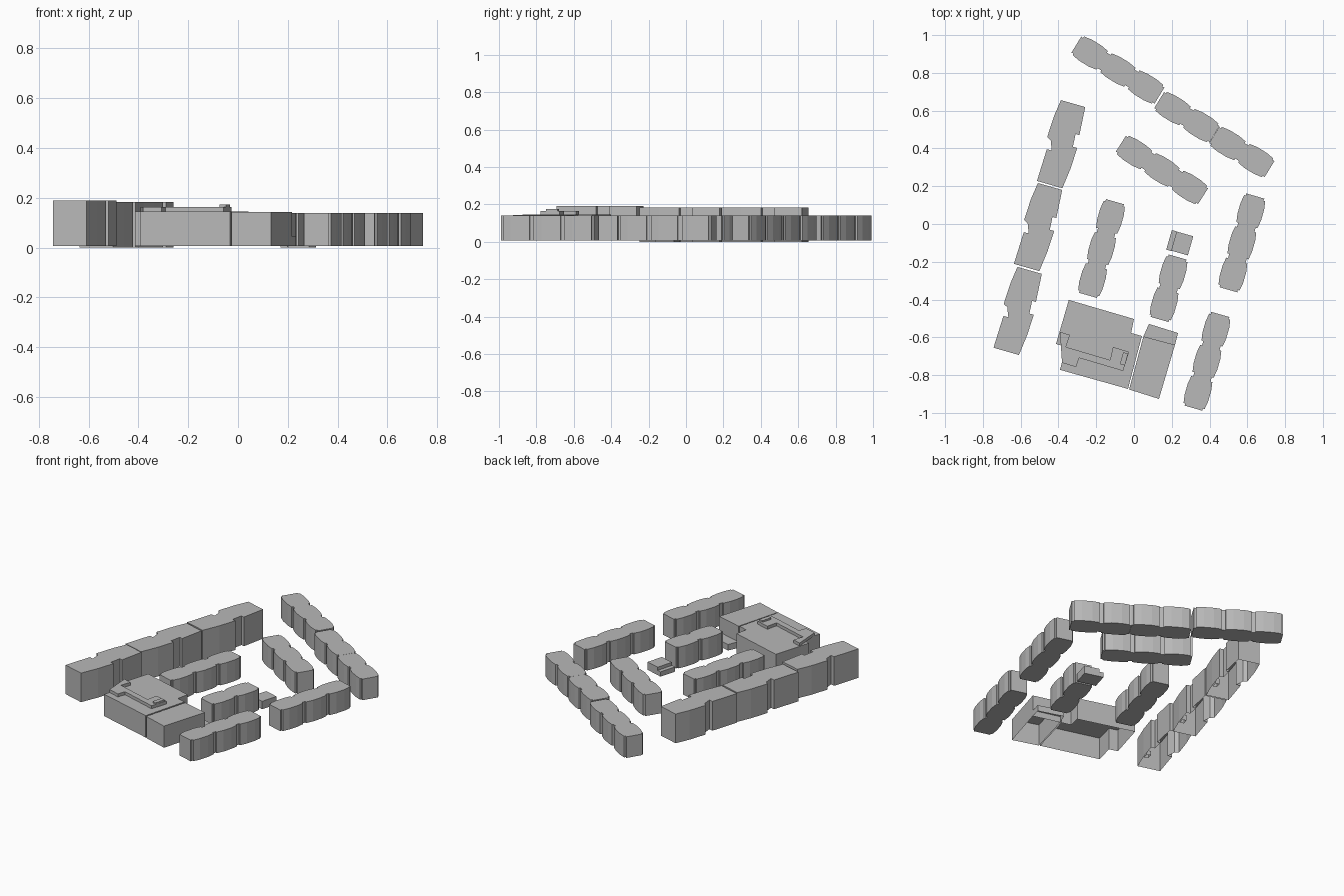
import bpy, bmesh, math
from mathutils import Matrix, Vector

if "Cube" in bpy.data.objects:
    bpy.data.objects.remove(bpy.data.objects["Cube"], do_unlink=True)

grey = bpy.data.materials.new("light_grey")
grey.use_nodes = True
COLOUR = (0.48, 0.48, 0.48, 1)
grey.diffuse_color = COLOUR
grey.node_tree.nodes["Principled BSDF"].inputs["Base Color"].default_value = COLOUR

BASE = 0.007


def prism(name, outline, bottom, top, closed=True, centre=(0, 0), angle=0):
    """Extrude a flat outline upwards, with or without an underside."""
    bm = bmesh.new()
    turn = Matrix.Translation((*centre, 0)) @ Matrix.Rotation(math.radians(angle), 4, "Z")
    floor = bm.faces.new([bm.verts.new(turn @ Vector((x, y, bottom))) for x, y in outline])
    new = bmesh.ops.extrude_face_region(bm, geom=[floor], use_keep_orig=True)["geom"]
    for v in new:
        if isinstance(v, bmesh.types.BMVert):
            v.co.z = top
    bmesh.ops.recalc_face_normals(bm, faces=bm.faces)
    if not closed:
        bmesh.ops.delete(bm, geom=[floor], context="FACES_ONLY")
    mesh = bpy.data.meshes.new(name)
    bm.to_mesh(mesh)
    bm.free()
    mesh.materials.append(grey)
    obj = bpy.data.objects.new(name, mesh)
    bpy.context.collection.objects.link(obj)
    return obj


def box(name, w, d, bottom, top, centre, angle, closed=True):
    outline = [(-w / 2, -d / 2), (w / 2, -d / 2), (w / 2, d / 2), (-w / 2, d / 2)]
    return prism(name, outline, bottom, top, closed, centre, angle)


def terrace(name, centre, angle, count, top=0.14):
    """Row of bowed houses with a narrow recess between neighbours."""
    pitch, half = 0.172, 0.074
    side = []
    for i in range(count):
        mid = (i - (count - 1) / 2) * pitch
        if i == 0:
            side.append((mid - pitch / 2, 0.05))
        side += [(mid - half, 0.048), (mid - half, 0.058), (mid - 0.03, 0.065),
                 (mid + 0.03, 0.065), (mid + half, 0.058), (mid + half, 0.048)]
        if i == count - 1:
            side.append((mid + pitch / 2, 0.05))
    outline = side + [(x, -y) for x, y in reversed(side)]
    prism(name, outline, BASE, top, True, centre, angle)


# Low terraces
terrace("back_terrace_west", (-0.085, 0.815), -31.5, 3)
terrace("back_terrace_middle", (0.28, 0.566), -31.5, 2)
terrace("back_terrace_east", (0.571, 0.381), -31.5, 2)
terrace("inner_back_terrace", (0.148, 0.286), -32.5, 3)
terrace("inner_west_terrace", (-0.172, -0.13), 74, 3)
terrace("inner_east_terrace", (0.183, -0.34), 74, 2)
terrace("outer_east_terrace", (0.571, -0.1), 74, 3)
terrace("front_east_terrace", (0.386, -0.727), 74, 3)

# Tall apartment blocks, each with one deep recess per side
left_side = [(-0.223, 0.071), (-0.047, 0.067), (-0.047, 0.04), (0.003, 0.06),
             (0.015, 0.083), (0.13, 0.079), (0.223, 0.067)]
right_side = [(0.223, -0.067), (0.072, -0.078), (0.072, -0.057), (0.003, -0.062),
              (0.003, -0.086), (-0.11, -0.082), (-0.223, -0.069)]
blocks = [("front", (-0.614, -0.46), BASE, 0.19),
          ("middle", (-0.506, -0.016), 0, 0.184),
          ("back", (-0.384, 0.423), 0, 0.184)]
for place, (x, y), bottom, top in blocks:
    prism(f"{place}_apartment_block", left_side + right_side, bottom, top, False, (x, y), 74)
    box(f"{place}_entrance", 0.026, 0.036, bottom, 0.035, (x + 0.034, y - 0.111), -16, False)

# Large hall with its annex
prism("hall", [(-0.345, -0.402), (0, -0.503), (-0.015, -0.577), (0.042, -0.593),
               (-0.032, -0.873), (-0.392, -0.772), (-0.36, -0.651), (-0.413, -0.635)],
      BASE, 0.145, False)
prism("hall_annex", [(0.05, -0.595), (0.217, -0.64), (0.132, -0.926), (-0.026, -0.876)],
      BASE, 0.143, False)
prism("annex_porch", [(0.079, -0.529), (0.233, -0.577), (0.217, -0.64), (0.05, -0.595)],
      BASE, 0.045, False)

# Raised rooftop structure
prism("roof_plant", [(-0.392, -0.571), (-0.339, -0.587), (-0.36, -0.651), (-0.127, -0.72),
                     (-0.111, -0.651), (-0.026, -0.677), (-0.058, -0.778),
                     (-0.291, -0.709), (-0.307, -0.757), (-0.381, -0.735)],
      0.145, 0.164, False)
box("roof_box", 0.027, 0.065, 0.164, 0.174, (-0.053, -0.714), -15.5)

# Small low pavilion
box("pavilion", 0.092, 0.105, 0, 0.05, (0.255, -0.103), -16)
box("pavilion_step", 0.03, 0.108, 0, 0.03, (0.2, -0.088), -16)
